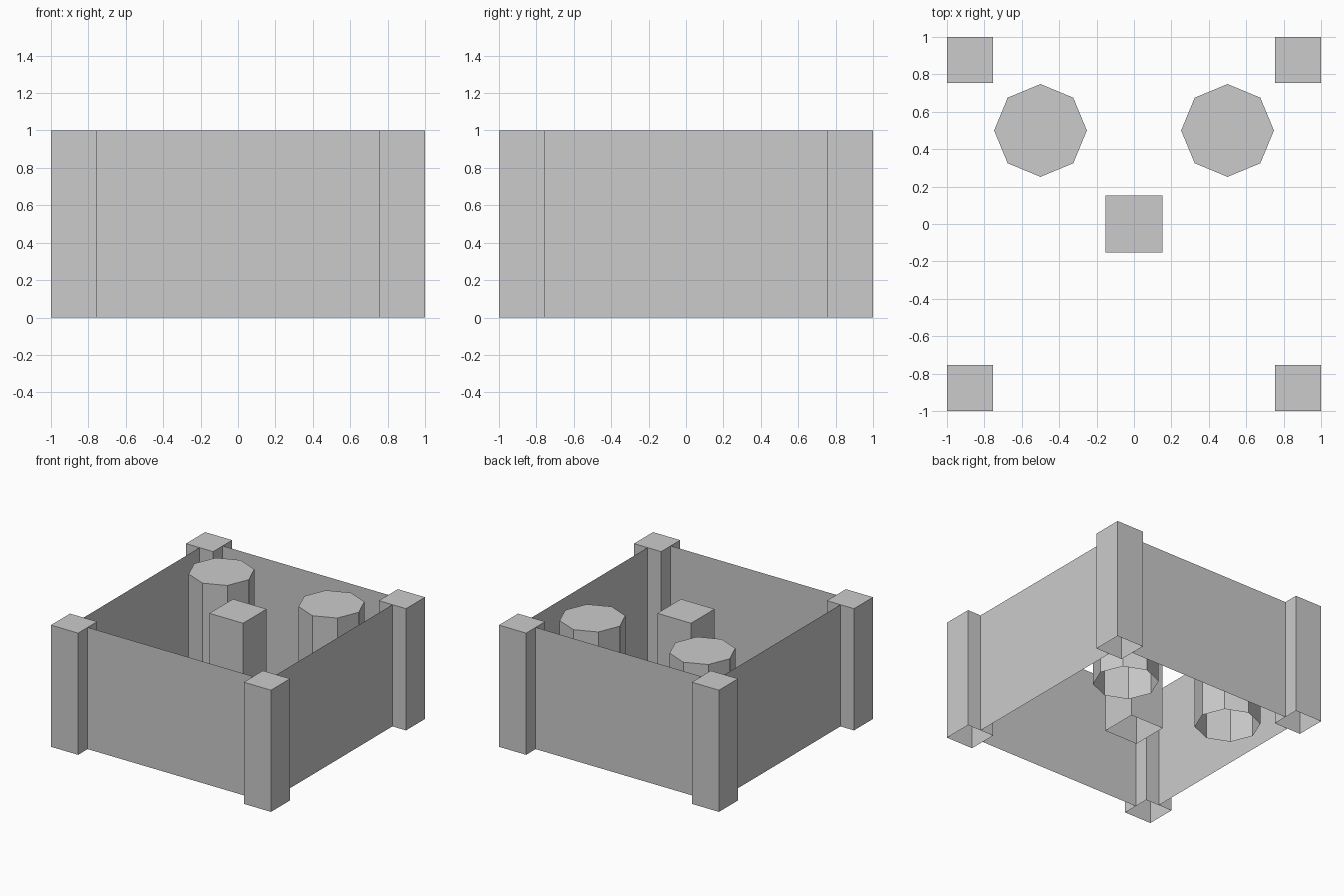
import bpy, bmesh
from math import cos, sin, pi, atan2, hypot

if "Cube" in bpy.data.objects:
    bpy.data.objects.remove(bpy.data.objects["Cube"])

H = 1.0       # common height
POST = 0.247  # corner post width


def add_object(name, bm):
    mesh = bpy.data.meshes.new(name)
    bm.to_mesh(mesh)
    bm.free()
    obj = bpy.data.objects.new(name, mesh)
    bpy.context.collection.objects.link(obj)


def pillar(name, x, y, radius, sides, turn=0.0):
    """Prism with a closed top and an open bottom."""
    bm = bmesh.new()
    ring = [(x + radius * cos(turn + 2 * pi * i / sides),
             y + radius * sin(turn + 2 * pi * i / sides)) for i in range(sides)]
    low = [bm.verts.new((px, py, 0)) for px, py in ring]
    high = [bm.verts.new((px, py, H)) for px, py in ring]
    for i in range(sides):
        j = (i + 1) % sides
        bm.faces.new((low[i], low[j], high[j], high[i]))
    bm.faces.new(high)
    add_object(name, bm)


def wall(name, a, b):
    """Single-sheet panel standing between two ground points."""
    bm = bmesh.new()
    bm.faces.new([bm.verts.new(p) for p in
                  ((*a, 0), (*b, 0), (*b, H), (*a, H))])
    add_object(name, bm)


# Corner posts
c = 1 - POST / 2
for sx, side in ((-1, "left"), (1, "right")):
    for sy, end in ((-1, "front"), (1, "back")):
        pillar(f"post_{end}_{side}", sx * c, sy * c, POST / 2 ** 0.5, 4, pi / 4)

# Thin walls between the posts, on the post centre lines
e = 1 - POST
wall("wall_front", (-e, -c), (e, -c))
wall("wall_right", (c, -e), (c, e))
wall("wall_back", (e, c), (-e, c))
wall("wall_left", (-c, e), (-c, -e))

# Octagonal columns and the square centre block
pillar("column_left", -0.5, 0.5, 0.248, 8)
pillar("column_right", 0.5, 0.5, 0.248, 8)
pillar("centre_block", 0, 0, 0.153 * 2 ** 0.5, 4, pi / 4)
